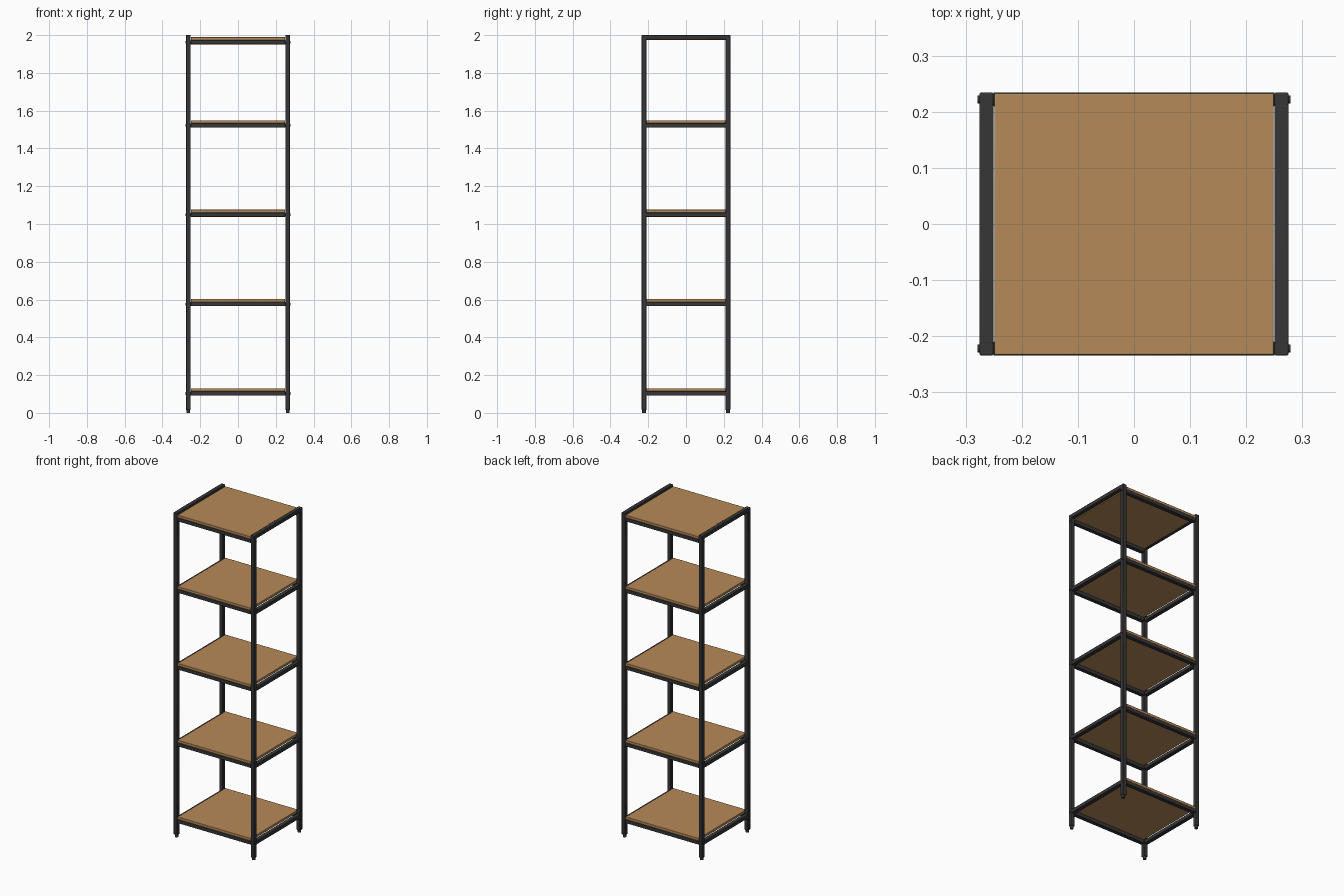
import bpy
import math

if "Cube" in bpy.data.objects:
    bpy.data.objects.remove(bpy.data.objects["Cube"])

PX, PY = 0.263, 0.222      # post centre lines
T = 0.025                  # tube size
LEVELS = [0.092, 0.565, 1.038, 1.511, 1.951]   # underside of each shelf frame
RAIL_H, BOARD_H = 0.022, 0.016


def material(name, rgb):
    m = bpy.data.materials.new(name)
    m.diffuse_color = (*rgb, 1)
    m.use_nodes = True
    m.node_tree.nodes["Principled BSDF"].inputs["Base Color"].default_value = m.diffuse_color
    return m


WOOD = material("oak_wood", (0.47, 0.255, 0.1))
METAL = material("charcoal_metal", (0.037, 0.037, 0.039))


def box(name, lo, hi, mat, bevel=0.003):
    bpy.ops.mesh.primitive_cube_add(size=1, location=[(a + b) / 2 for a, b in zip(lo, hi)])
    ob = bpy.context.object
    ob.name = name
    ob.scale = [b - a for a, b in zip(lo, hi)]
    bpy.ops.object.transform_apply(location=False, rotation=False, scale=True)
    mod = ob.modifiers.new("rounded_edges", 'BEVEL')
    mod.width = bevel
    mod.segments = 2
    ob.data.materials.append(mat)
    bpy.ops.object.shade_smooth_by_angle()
    return ob


def cylinder(name, r, depth, loc, rot=(0, 0, 0)):
    bpy.ops.mesh.primitive_cylinder_add(vertices=16, radius=r, depth=depth, location=loc, rotation=rot)
    ob = bpy.context.object
    ob.name = name
    ob.data.materials.append(METAL)
    bpy.ops.object.shade_smooth_by_angle()


h = T / 2
# Corner posts with small feet
for sx in (-1, 1):
    for sy in (-1, 1):
        x, y = sx * PX, sy * PY
        box("post", (x - h, y - h, 0.015), (x + h, y + h, 2.0), METAL)
        cylinder("foot", 0.010, 0.02, (x, y, 0.01))

# Shelves: front and back rails, side rails, board, bolts
for i, z in enumerate(LEVELS):
    top = i == len(LEVELS) - 1
    zr = z + RAIL_H
    for s in (-1, 1):
        y = s * PY
        box("cross_rail", (-0.251, y - h, z), (0.251, y + h, zr), METAL, 0.002)
        x = s * PX
        # The uppermost side rails cap the posts, the others sit below the board
        z0, z1 = (1.977, 2.0) if top else (z, zr)
        box("side_rail", (x - h, -PY + h - 0.004, z0), (x + h, PY - h + 0.004, z1), METAL, 0.002)
        for sy in (-1, 1):
            cylinder("bolt_head", 0.007, 0.006, (s * (PX + h), sy * PY, z + RAIL_H / 2),
                     (0, math.pi / 2, 0))
    box("shelf_board", (-0.249, -0.233, zr), (0.249, 0.233, zr + BOARD_H), WOOD, 0.002)
